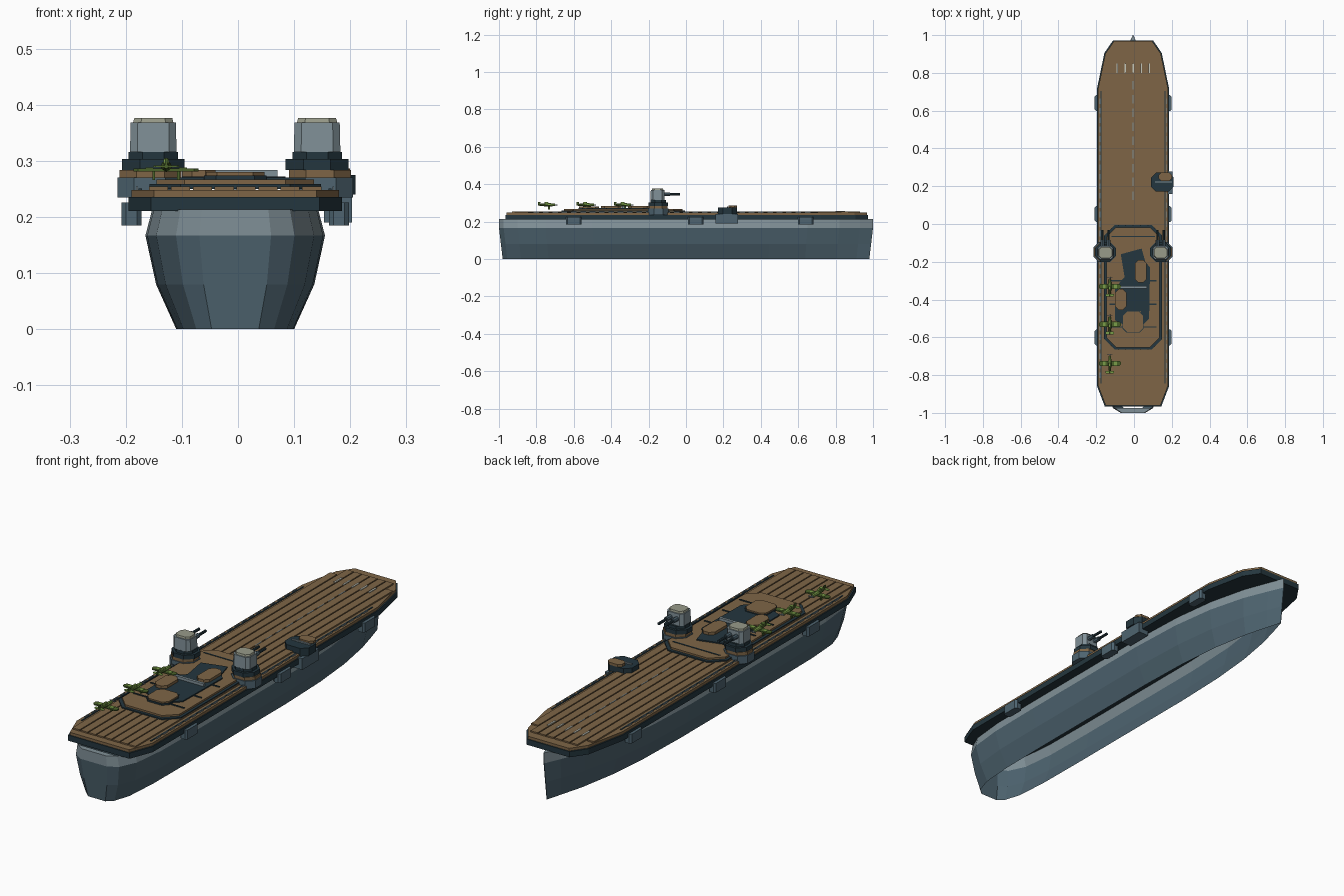
import bpy, bmesh, math
from mathutils import Vector

cube = bpy.data.objects.get("Cube")
if cube:
    bpy.data.objects.remove(cube, do_unlink=True)

CX = -0.005  # centreline of the ship


def material(name, rgb):
    lin = [((c / 255 + 0.055) / 1.055) ** 2.4 for c in rgb] + [1]
    m = bpy.data.materials.new(name)
    m.use_nodes = True
    m.diffuse_color = lin
    m.node_tree.nodes["Principled BSDF"].inputs["Base Color"].default_value = lin
    return m


BLUE = material("blue grey hull", (78, 100, 112))
GREY = material("light grey", (128, 144, 151))
DARK = material("dark teal", (36, 54, 62))
WOOD = material("wood brown", (126, 101, 70))
BEIGE = material("pale beige", (152, 155, 138))
WHITE = material("marking white", (196, 198, 186))
GREEN = material("olive green", (74, 98, 42))
LIME = material("light green", (122, 158, 72))


def finish(name, bm, *mats):
    me = bpy.data.meshes.new(name)
    bm.to_mesh(me)
    bm.free()
    for m in mats:
        me.materials.append(m)
    ob = bpy.data.objects.new(name, me)
    bpy.context.scene.collection.objects.link(ob)
    return ob


def prism(name, pts, z0, z1, mat, top=1.0):
    """Upright prism over an outline; top scales the upper face."""
    bm = bmesh.new()
    mid = sum((Vector(p) for p in pts), Vector((0, 0))) / len(pts)
    low = [bm.verts.new((x, y, z0)) for x, y in pts]
    high = [bm.verts.new((*(mid + (Vector(p) - mid) * top), z1)) for p in pts]
    bm.faces.new(low[::-1])
    bm.faces.new(high)
    n = len(pts)
    for i in range(n):
        j = (i + 1) % n
        bm.faces.new((low[i], low[j], high[j], high[i]))
    bmesh.ops.recalc_face_normals(bm, faces=bm.faces)
    return finish(name, bm, mat)


def octo(x, y, w, h, c):
    """Rectangle with corners cut by c."""
    a, b = w / 2, h / 2
    return [(x + u, y + v) for u, v in
            ((a, c - b), (a, b - c), (a - c, b), (c - a, b),
             (-a, b - c), (-a, c - b), (c - a, -b), (a - c, -b))]


def box(name, x, y, w, h, z0, z1, mat):
    a, b = w / 2, h / 2
    return prism(name, [(x - a, y - b), (x + a, y - b), (x + a, y + b), (x - a, y + b)], z0, z1, mat)


def rod(name, x, z, y0, y1, r, mat, r2=None, n=8):
    """Tapered round bar along y."""
    bm = bmesh.new()
    bmesh.ops.create_cone(bm, cap_ends=True, segments=n, radius1=r,
                          radius2=r if r2 is None else r2, depth=y1 - y0)
    for v in bm.verts:
        px, py, pz = v.co
        v.co = (x + px, (y0 + y1) / 2 + pz, z + py)
    bmesh.ops.recalc_face_normals(bm, faces=bm.faces)
    return finish(name, bm, mat)


def mirrored(half):
    """Closed outline from one side, listed bow to stern."""
    return [(CX + x, y) for x, y in half] + [(CX - x, y) for x, y in reversed(half)]


# Hull: lofted stations, open underneath, light band along the top
levels = [(0, 0.105), (0.08, 0.141), (0.167, 0.16), (0.213, 0.148)]
stations = [(-1, 0.4), (-0.975, 0.66), (-0.9, 0.88), (-0.75, 0.98), (-0.5, 1), (0.2, 1),
            (0.45, 0.93), (0.65, 0.76), (0.82, 0.48), (0.93, 0.2), (1, 0.01)]
bm = bmesh.new()
sides = {}
for s in (-1, 1):
    sides[s] = [[bm.verts.new((CX + s * w * f, y * (1 - 0.02 * (1 - min(z / 0.167, 1))), z))
                 for z, w in levels] for y, f in stations]
    for a, b in zip(sides[s], sides[s][1:]):
        for k in range(3):
            bm.faces.new((a[k], b[k], b[k + 1], a[k + 1])).material_index = int(k == 2)
L, R = sides[-1], sides[1]
for i in (0, -1):  # transom and stem
    for k in range(3):
        bm.faces.new((L[i][k], R[i][k], R[i][k + 1], L[i][k + 1])).material_index = int(k == 2)
for i, j in ((0, 1), (-2, -1)):  # small end decks
    bm.faces.new((L[i][3], R[i][3], R[j][3], L[j][3])).material_index = 1
bmesh.ops.recalc_face_normals(bm, faces=bm.faces)
finish("hull", bm, BLUE, GREY)

# Flight deck: dark rim, wooden top, raised planking
rim = [(0.106, 0.972), (0.152, 0.905), (0.19, 0.72), (0.19, -0.86), (0.15, -0.965)]
prism("deck_rim", mirrored(rim), 0.211, 0.236, DARK)
top = [(x - 0.005, y - math.copysign(0.004, y)) for x, y in rim]
prism("flight_deck", mirrored(top), 0.236, 0.248, WOOD)
for i in range(8):
    x = (i - 3.5) * 0.039
    cut = abs(x) > 0.1
    y0, y1 = -0.93, 0.93 - (0.06 if cut else 0)
    box("deck_plank", CX + x, (y0 + y1) / 2, 0.034, y1 - y0, 0.248, 0.254, WOOD)
for s in (-1, 1):
    box("deck_gutter", CX + s * 0.169, -0.07, 0.006, 1.55, 0.248, 0.2505, DARK)
    for i in range(30):
        box("edge_rail", CX + s * 0.175, -0.8 + i * 0.05, 0.003, 0.03, 0.248, 0.254, GREY)

# Painted deck marks
for i in range(5):
    box("bow_mark", -0.088 + i * 0.042, 0.825, 0.008, 0.05, 0.254, 0.257, WHITE)
for i in range(9):
    box("centre_dash", CX, 0.15 + i * 0.073, 0.004, 0.045, 0.247, 0.2555, GREY)

# Side boxes below the deck edge
for s in (-1, 1):
    for y in (-0.6, 0.052, 0.64):
        prism("side_box", octo(CX + s * 0.185, y, 0.036, 0.085, 0.008), 0.185, 0.226, BLUE)

# Raised central platform
prism("platform_rim", octo(CX, -0.335, 0.305, 0.66, 0.055), 0.25, 0.259, DARK)
prism("platform_top", octo(CX, -0.335, 0.28, 0.635, 0.05), 0.259, 0.267, WOOD)
box("platform_seam", CX, -0.067, 0.23, 0.006, 0.266, 0.269, DARK)
for y in (-0.3, -0.425, -0.545):
    box("platform_bar", CX, y, 0.25, 0.007, 0.266, 0.27, DARK)

# Dark patch with plates on it
patch = [(-0.07, -0.16), (0.04, -0.13), (0.06, -0.2), (0.085, -0.23), (0.08, -0.5), (0.05, -0.53),
         (0.035, -0.46), (-0.04, -0.46), (-0.06, -0.53), (-0.1, -0.51), (-0.1, -0.34),
         (-0.05, -0.28)]
prism("dark_patch", patch, 0.266, 0.272, DARK)
prism("forward_plate", octo(0.035, -0.25, 0.062, 0.12, 0.018), 0.27, 0.284, WOOD)
prism("side_plate", octo(-0.07, -0.4, 0.06, 0.11, 0.018), 0.27, 0.284, WOOD)
prism("lift_rim", octo(CX, -0.518, 0.112, 0.115, 0.022), 0.266, 0.274, DARK)
prism("lift_plate", octo(CX, -0.518, 0.104, 0.107, 0.02), 0.274, 0.28, WOOD)
box("cross_beam", CX, -0.335, 0.15, 0.012, 0.27, 0.284, GREY)

# Twin gun turrets on both sides
for s in (-1, 1):
    x, y = CX + s * 0.146, -0.148
    prism("turret_sponson", octo(x + s * 0.005, y, 0.118, 0.108, 0.03), 0.235, 0.27, BLUE)
    prism("turret_deck", octo(x + s * 0.005, y, 0.11, 0.1, 0.03), 0.27, 0.284, WOOD)
    prism("turret_ring", octo(x, y, 0.112, 0.104, 0.032), 0.284, 0.303, DARK)
    prism("turret_neck", octo(x, y, 0.088, 0.084, 0.025), 0.303, 0.316, DARK)
    prism("turret_house", octo(x, y - 0.004, 0.083, 0.075, 0.013), 0.316, 0.368, GREY, 0.97)
    prism("turret_roof", octo(x, y - 0.004, 0.072, 0.062, 0.014), 0.368, 0.376, BEIGE, 0.94)
    for d in (-0.016, 0.016):
        rod("gun_sleeve", x + d, 0.346, -0.12, -0.085, 0.01, BLUE)
        rod("gun_barrel", x + d, 0.346, -0.09, -0.033, 0.006, DARK)

# Forward lookout sponson on the left edge
box("lookout_support", 0.178, 0.218, 0.05, 0.118, 0.19, 0.24, BLUE)
prism("lookout_base", octo(0.15, 0.222, 0.118, 0.1, 0.025), 0.24, 0.275, DARK)
prism("lookout_roof", octo(0.165, 0.25, 0.07, 0.046, 0.014), 0.275, 0.286, WOOD)
box("lookout_bar", 0.155, 0.222, 0.09, 0.007, 0.274, 0.28, GREY)

# Parked aircraft
for y in (-0.335, -0.535, -0.742):
    x = -0.128
    rod("aircraft_body", x, 0.29, y - 0.05, y + 0.005, 0.004, GREEN, 0.01)
    rod("aircraft_nose", x, 0.29, y + 0.005, y + 0.042, 0.01, LIME, 0.006)
    prism("aircraft_wing", octo(x, y + 0.004, 0.116, 0.028, 0.008), 0.281, 0.286, GREEN)
    for s in (-1, 1):
        box("wing_band", x + s * 0.03, y + 0.004, 0.014, 0.02, 0.286, 0.288, LIME)
        box("wheel_strut", x + s * 0.022, y + 0.01, 0.005, 0.01, 0.266, 0.282, GREEN)
    prism("aircraft_tailplane", octo(x, y - 0.042, 0.046, 0.014, 0.004), 0.289, 0.292, LIME)
    box("aircraft_fin", x, y - 0.043, 0.004, 0.014, 0.29, 0.305, GREEN)
    prism("aircraft_canopy", octo(x, y - 0.004, 0.011, 0.026, 0.003), 0.296, 0.304, LIME, 0.7)
    rod("propeller_hub", x, 0.29, y + 0.042, y + 0.055, 0.003, GREY)
    box("propeller", x, y + 0.05, 0.028, 0.003, 0.288, 0.292, GREY)
